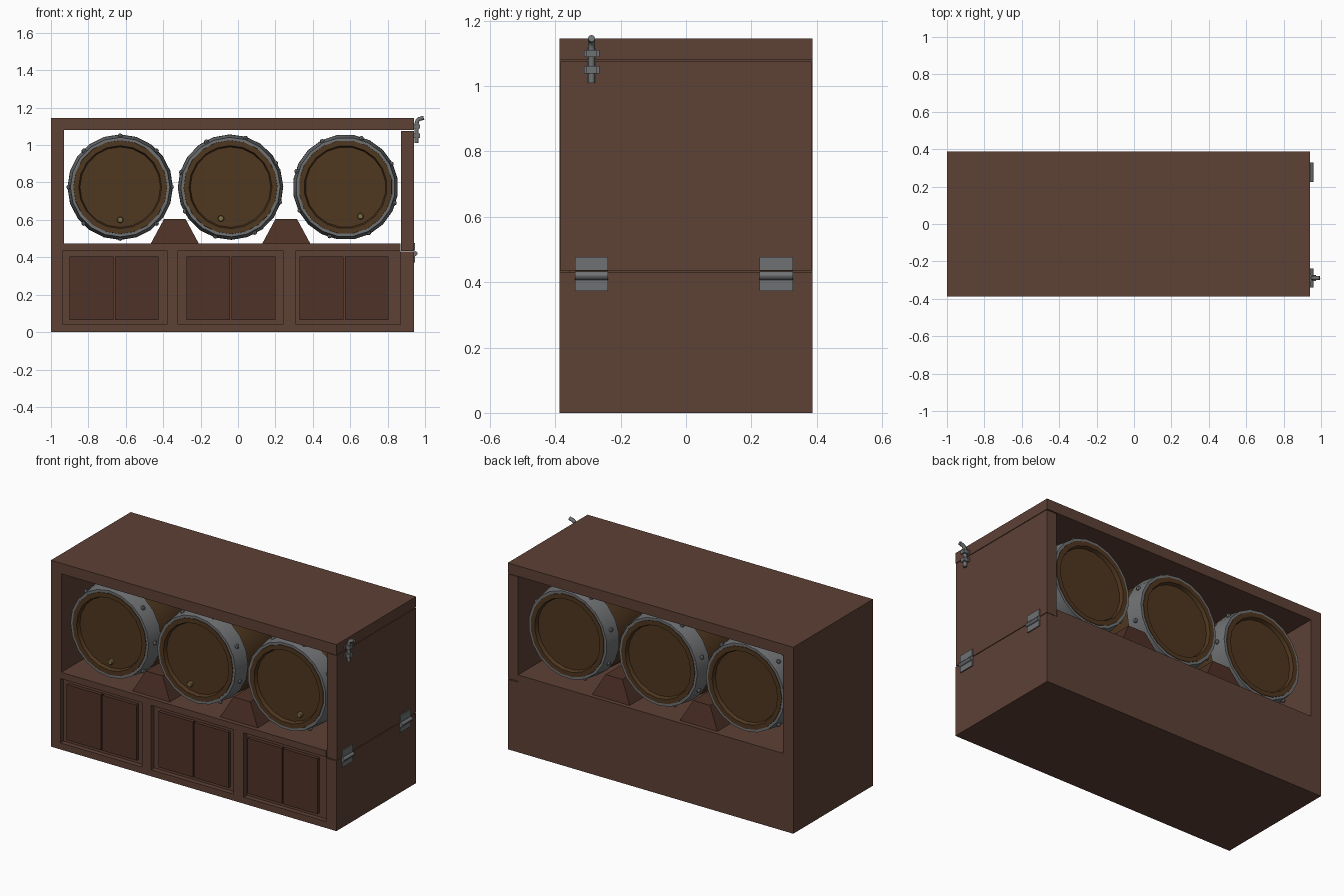
import bpy, bmesh, math
from mathutils import Matrix, Vector

if "Cube" in bpy.data.objects:
    bpy.data.objects.remove(bpy.data.objects["Cube"])


def mat(name, rgb):
    m = bpy.data.materials.new(name)
    m.diffuse_color = (*rgb, 1)
    m.use_nodes = True
    m.node_tree.nodes["Principled BSDF"].inputs["Base Color"].default_value = m.diffuse_color
    return m


WOOD = mat("dark_wood", (0.11, 0.052, 0.036))
PANEL = mat("panel_wood", (0.078, 0.032, 0.021))
CASK = mat("cask_wood", (0.078, 0.038, 0.014))
METAL = mat("iron", (0.16, 0.165, 0.17))
BRASS = mat("brass", (0.22, 0.16, 0.06))


def finish(name, bm, m, smooth=False):
    bmesh.ops.recalc_face_normals(bm, faces=bm.faces)
    me = bpy.data.meshes.new(name)
    bm.to_mesh(me)
    bm.free()
    ob = bpy.data.objects.new(name, me)
    bpy.context.collection.objects.link(ob)
    me.materials.append(m)
    if smooth:
        bpy.ops.object.select_all(action='DESELECT')
        ob.select_set(True)
        bpy.context.view_layer.objects.active = ob
        bpy.ops.object.shade_smooth_by_angle(angle=math.radians(30))
    return ob


def add_box(bm, x, y, z):
    c = Vector(((x[0] + x[1]) / 2, (y[0] + y[1]) / 2, (z[0] + z[1]) / 2))
    s = Matrix.Diagonal((x[1] - x[0], y[1] - y[0], z[1] - z[0], 1))
    bmesh.ops.create_cube(bm, size=1, matrix=Matrix.Translation(c) @ s)


def box(name, x, y, z, m):
    bm = bmesh.new()
    add_box(bm, x, y, z)
    return finish(name, bm, m)


def extrude_y(name, pts, y0, y1, m):
    bm = bmesh.new()
    f = bm.faces.new([bm.verts.new((x, y0, z)) for x, z in pts])
    r = bmesh.ops.extrude_face_region(bm, geom=[f])
    bmesh.ops.translate(bm, vec=(0, y1 - y0, 0),
                        verts=[v for v in r['geom'] if isinstance(v, bmesh.types.BMVert)])
    return finish(name, bm, m)


def add_lathe(bm, prof, n, closed=False):
    # revolve (radius, y) points around the y axis
    rings = []
    for r, y in prof:
        if r == 0:
            rings.append([bm.verts.new((0, y, 0))] * n)
        else:
            rings.append([bm.verts.new((r * math.sin(2 * math.pi * i / n), y,
                                        r * math.cos(2 * math.pi * i / n))) for i in range(n)])
    pairs = list(zip(rings, rings[1:])) + ([(rings[-1], rings[0])] if closed else [])
    for a, b in pairs:
        for i in range(n):
            j = (i + 1) % n
            bm.faces.new(list(dict.fromkeys((a[i], a[j], b[j], b[i]))))


YF, YB = -0.387, 0.387

# cabinet body: base, left wall and top in one C-shaped profile
body = extrude_y("cabinet_body", [
    (-1, 0), (.94, 0), (.94, .43), (.87, .43), (.87, .475), (-.93, .475),
    (-.93, 1.08), (.94, 1.08), (.94, 1.145), (-1, 1.145)], YF, YB, WOOD)

# recessed cupboard bays in the front, each with two raised door panels
bays = [(-.935, -.38, -.90, -.425), (-.32, .24, -.275, .20), (.31, .87, .33, .805)]
bm = bmesh.new()
for x0, x1, a, b in bays:
    add_box(bm, (x0, x1), (YF - .1, YF + .03), (.04, .435))
    mid = (a + b) / 2
    for p in ((a, mid - .004), (mid + .004, b)):
        box("cupboard_door", p, (YF + .008, YF + .035), (.065, .405), PANEL)
cutter = finish("bay_cutter", bm, WOOD)
cutter.hide_render = True
cutter.hide_viewport = True
mod = body.modifiers.new("bays", 'BOOLEAN')
mod.object = cutter
mod.solver = 'EXACT'

# fold-down side door
box("side_door", (.872, .94), (YF + .003, YB - .003), (.434, 1.076), WOOD)

# cradle wedges between the casks
for cx in (-.338, .258):
    bm = bmesh.new()
    add_box(bm, (cx - .1275, cx + .1275), (-.36, .36), (.475, .605))
    for v in bm.verts:
        if v.co.z > .5:
            v.co.x = cx + (v.co.x - cx) * .45
            v.co.y *= .92
    finish("cask_wedge", bm, PANEL)

# casks with hoops, rivets and a tap plug
H, N = .34, 20
half = [(0, H - .022), (.215, H - .022), (.222, H), (.25, H), (.272, .22), (.282, .1)]
for cx, turn in ((-.63, 0), (-.04, 17), (.575, -27)):
    place = Matrix.Translation((cx, -.01, .775)) @ Matrix.Rotation(math.radians(turn), 4, 'Y')
    bm = bmesh.new()
    add_lathe(bm, [(r, -y) for r, y in half] + half[::-1], N)
    finish("cask", bm, CASK, True).matrix_world = place

    for s in (-1, 1):
        bm = bmesh.new()
        add_lathe(bm, [(.247, s * (H - .003)), (.266, s * (H - .003)),
                       (.281, s * .235), (.265, s * .235)], N, True)
        finish("hoop", bm, METAL, True).matrix_world = place
        bm = bmesh.new()
        for i in range(8):
            t = i * math.pi / 4
            bmesh.ops.create_uvsphere(bm, u_segments=8, v_segments=6, radius=.013,
                                      matrix=Matrix.Translation((.274 * math.sin(t), s * .288,
                                                                 .274 * math.cos(t))))
        finish("hoop_rivets", bm, METAL, True).matrix_world = place

    bm = bmesh.new()
    add_lathe(bm, [(0, -.335), (.013, -.335), (.017, -.33), (.017, -.31), (0, -.31)], 12)
    bmesh.ops.translate(bm, verts=bm.verts, vec=(0, 0, -.175))
    finish("tap_plug", bm, BRASS, True).matrix_world = place

# hinges on the right side
for y0, y1 in ((-.34, -.238), (.225, .328)):
    bm = bmesh.new()
    add_box(bm, (.938, .947), (y0, y1), (.435, .477))
    add_box(bm, (.938, .947), (y0, y1), (.373, .41))
    finish("hinge_leaf", bm, METAL)
    bm = bmesh.new()
    add_lathe(bm, [(0, y0), (.013, y0), (.013, y1), (0, y1)], 12)
    finish("hinge_pin", bm, METAL, True).location = (.947, 0, .42)

# slide bolt with bent handle
cu = bpy.data.curves.new("slide_bolt", 'CURVE')
cu.dimensions = '3D'
cu.bevel_depth = .011
cu.bevel_resolution = 2
cu.use_fill_caps = True
sp = cu.splines.new('POLY')
path = [(.955, 1.01), (.955, 1.115), (.959, 1.13), (.968, 1.139), (.993, 1.146)]
sp.points.add(len(path) - 1)
for p, (x, z) in zip(sp.points, path):
    p.co = (x, -.289, z, 1)
bolt = bpy.data.objects.new("slide_bolt", cu)
cu.materials.append(METAL)
bpy.context.collection.objects.link(bolt)
for z in (1.05, 1.10):
    bm = bmesh.new()
    add_box(bm, (.938, .946), (-.312, -.265), (z - .011, z + .011))
    add_box(bm, (.944, .973), (-.304, -.274), (z - .011, z + .011))
    finish("bolt_bracket", bm, METAL)
